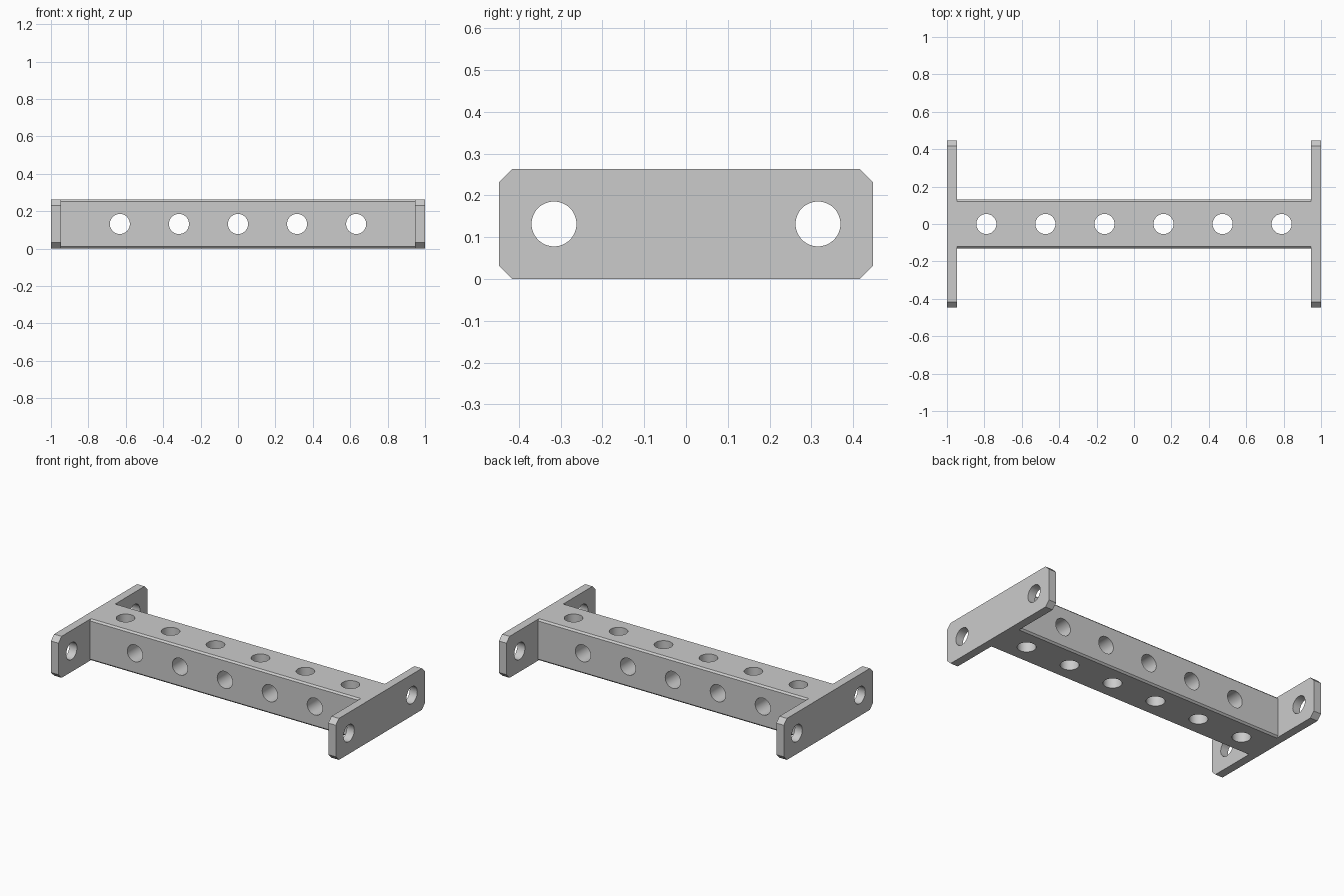
import bpy, bmesh, math
from mathutils import Matrix, Vector

if "Cube" in bpy.data.objects:
    bpy.data.objects.remove(bpy.data.objects["Cube"])

H = 0.2632          # overall height
MID = H / 2         # height of hole centres
PITCH = 0.3158      # hole spacing
R = 0.0537          # hole radius

metal = bpy.data.materials.new("light grey metal")
metal.diffuse_color = (0.6, 0.6, 0.6, 1)
metal.use_nodes = True
metal.node_tree.nodes["Principled BSDF"].inputs["Base Color"].default_value = metal.diffuse_color


def finish(bm, name):
    bmesh.ops.recalc_face_normals(bm, faces=bm.faces)
    me = bpy.data.meshes.new(name)
    bm.to_mesh(me)
    bm.free()
    ob = bpy.data.objects.new(name, me)
    bpy.context.collection.objects.link(ob)
    me.materials.append(metal)
    return ob


def chamfered_bar(name, x0, x1, half_y, c):
    """Rectangle in y-z with cut corners, extruded along x."""
    a, b = half_y, MID
    prof = [(a, b - c), (a - c, b), (c - a, b), (-a, b - c),
            (-a, c - b), (c - a, -b), (a - c, -b), (a, c - b)]
    bm = bmesh.new()
    face = bm.faces.new([bm.verts.new((x0, y, z + MID)) for y, z in prof])
    ext = bmesh.ops.extrude_face_region(bm, geom=[face])["geom"]
    verts = [v for v in ext if isinstance(v, bmesh.types.BMVert)]
    bmesh.ops.translate(bm, verts=verts, vec=(x1 - x0, 0, 0))
    if face.is_valid and not any(len(e.link_faces) < 2 for e in face.edges) and \
            any(len(e.link_faces) > 2 for e in face.edges):
        bm.faces.remove(face)
    elif any(len(e.link_faces) == 1 for e in bm.edges):
        bmesh.ops.holes_fill(bm, edges=[e for e in bm.edges if len(e.link_faces) == 1])
    return finish(bm, name)


def boolean(ob, other, op):
    m = ob.modifiers.new(op.lower(), 'BOOLEAN')
    m.operation, m.object, m.solver = op, other, 'EXACT'
    bpy.context.view_layer.objects.active = ob
    bpy.ops.object.modifier_apply(modifier=m.name)
    bpy.data.objects.remove(other)


# central beam with two end plates merged into it
frame = chamfered_bar("flanged_beam", -0.97, 0.97, MID, 0.0105)
for s in (-1, 1):
    x0, x1 = sorted((s * 0.9474, s * 1.0))
    boolean(frame, chamfered_bar("end_plate", x0, x1, 0.4474, 0.0316), 'UNION')

# every hole as one cutter: (centre, axis, length)
holes = [((i * PITCH, 0, MID), 'Y', 0.5) for i in range(-2, 3)]
holes += [(((i + 0.5) * PITCH, 0, MID), 'Z', 0.5) for i in range(-3, 3)]
holes += [((sx * 0.975, sy * PITCH, MID), 'X', 0.2) for sx in (-1, 1) for sy in (-1, 1)]
turn = {'X': Matrix.Rotation(math.pi / 2, 4, 'Y'),
        'Y': Matrix.Rotation(math.pi / 2, 4, 'X'),
        'Z': Matrix.Identity(4)}
bm = bmesh.new()
for pos, axis, length in holes:
    bmesh.ops.create_cone(bm, cap_ends=True, segments=48, radius1=R, radius2=R,
                          depth=length, matrix=Matrix.Translation(Vector(pos)) @ turn[axis])
cutter = finish(bm, "hole_cutter")
cutter.hide_render = True
boolean(frame, cutter, 'DIFFERENCE')

# smooth hole walls, crisp chamfers
bpy.ops.object.select_all(action='DESELECT')
frame.select_set(True)
bpy.context.view_layer.objects.active = frame
bpy.ops.object.shade_smooth_by_angle(angle=math.radians(25))
